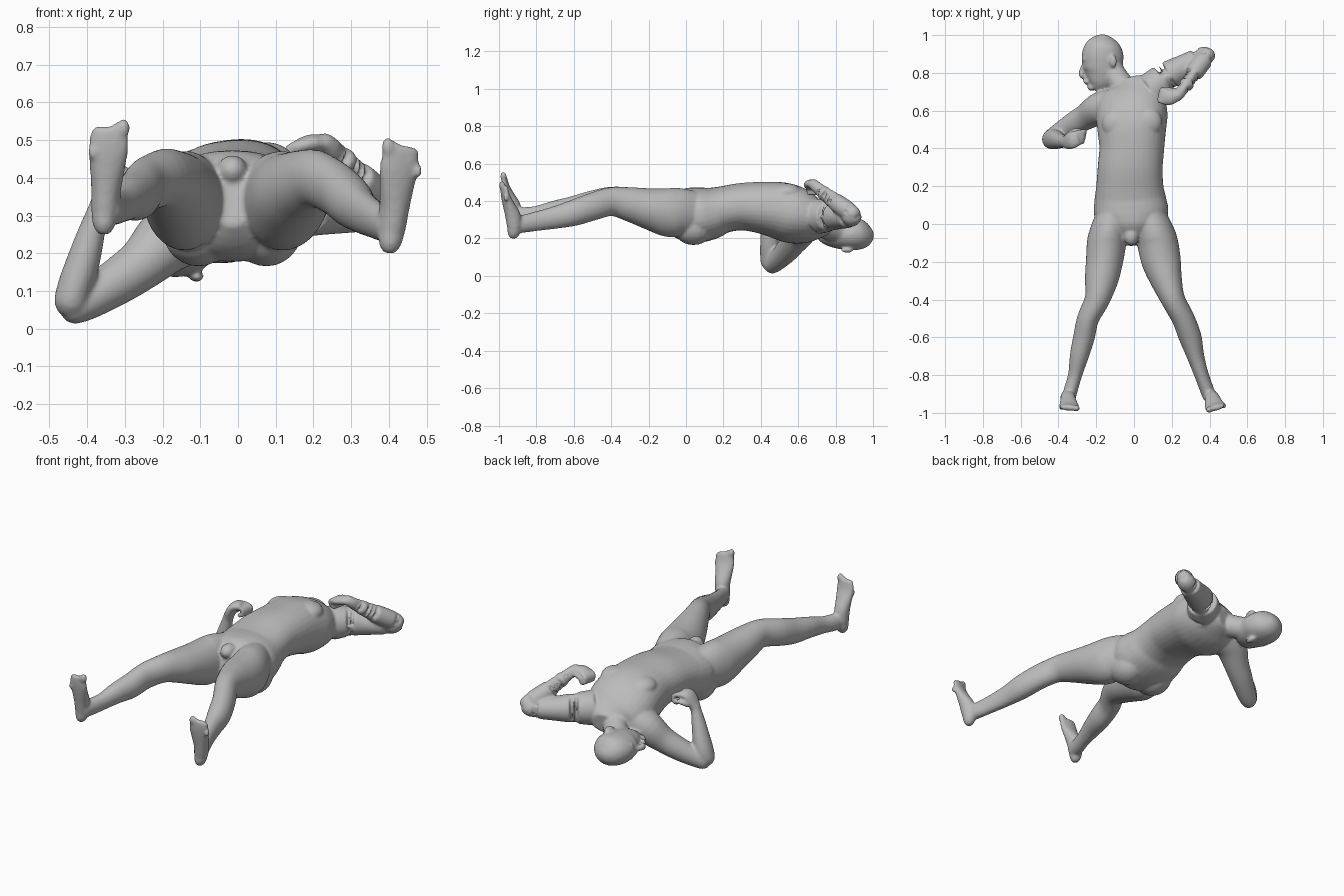
import bpy, bmesh, math
from mathutils import Vector

if "Cube" in bpy.data.objects:
    bpy.data.objects.remove(bpy.data.objects["Cube"])

skin = bpy.data.materials.new("matte grey")
skin.use_nodes = True
skin.diffuse_color = (0.5, 0.5, 0.5, 1)
skin.node_tree.nodes["Principled BSDF"].inputs["Base Color"].default_value = (0.5, 0.5, 0.5, 1)
skin.node_tree.nodes["Principled BSDF"].inputs["Roughness"].default_value = 0.7

bm = bmesh.new()
SIDES, STEPS = 32, 4


def spline(a, b, c, d, t):
    return [0.5 * (2 * q + (r - p) * t + (2 * p - 5 * q + 4 * r - s) * t * t
                   + (3 * q - p - 3 * r + s) * t ** 3) for p, q, r, s in zip(a, b, c, d)]


def loft(rows, side=(1, 0, 0), power=1.0):
    """Closed tube through rows of x, y, z, side radius, depth radius, roll."""
    rows = [list(r) + [0] * (6 - len(r)) for r in rows]
    pad = [rows[0]] + rows + [rows[-1]]
    fine = [spline(*pad[i:i + 4], k / STEPS) for i in range(len(rows) - 1) for k in range(STEPS)]
    fine.append(rows[-1])
    rings = []
    for i, (x, y, z, ra, rb, roll) in enumerate(fine):
        t = (Vector(fine[min(i + 1, len(fine) - 1)][:3]) - Vector(fine[max(i - 1, 0)][:3])).normalized()
        u = Vector(side)
        u = (u - t * u.dot(t)).normalized()
        v = u.cross(t)
        if v.z < 0:
            v = -v
        u, v = u * math.cos(roll) + v * math.sin(roll), v * math.cos(roll) - u * math.sin(roll)
        ring = []
        for k in range(SIDES):
            c, s = math.cos(2 * math.pi * k / SIDES), math.sin(2 * math.pi * k / SIDES)
            c, s = math.copysign(abs(c) ** power, c), math.copysign(abs(s) ** power, s)
            ring.append(bm.verts.new(Vector((x, y, z)) + u * c * ra + v * s * rb))
        rings.append(ring)
    for a, b in zip(rings, rings[1:]):
        for k in range(SIDES):
            j = (k + 1) % SIDES
            bm.faces.new((a[k], a[j], b[j], b[k]))
    bm.faces.new(rings[0][::-1])
    bm.faces.new(rings[-1])


def ball(x, y, z, rx, ry, rz):
    made = bmesh.ops.create_uvsphere(bm, u_segments=20, v_segments=12, radius=1)["verts"]
    for v in made:
        v.co = Vector((x + v.co.x * rx, y + v.co.y * ry, z + v.co.z * rz))


def fingers(points, shift, radius):
    """Four curled fingers, each a bent tube, laid side by side."""
    for i in range(4):
        off = Vector(shift) * (i - 1.5)
        loft([(*(Vector(p) + off), radius, radius) for p in points], (0.3, 0.5, 0.8))


# Torso from crotch to neck base, rolling towards the lower shoulder
loft([(-.015, -.10, .35, .05, .08), (-.015, -.03, .335, .14, .135),
      (-.015, .05, .325, .195, .148), (-.02, .13, .335, .19, .14),
      (-.022, .20, .355, .178, .125), (-.02, .30, .37, .172, .127, .05),
      (-.012, .40, .365, .172, .137, .10), (-.012, .50, .35, .182, .15, .18),
      (-.012, .58, .325, .19, .15, .22), (-.01, .66, .30, .175, .125, .25),
      (-.01, .72, .285, .13, .09, .25), (-.02, .77, .275, .07, .055, .25)], power=0.9)
for x in (-.105, .075):
    ball(x, .04, .26, .095, .11, .095)                     # buttocks
ball(-.09, .53, .43, .08, .08, .05)                        # chest muscles
ball(.07, .54, .445, .08, .08, .05)
ball(-.015, -.065, .42, .04, .05, .04)                     # smooth pelvic front

# Neck and head, turned so the face points to the right
loft([(-.03, .66, .29, .08, .075), (-.07, .74, .265, .066, .064),
      (-.11, .80, .24, .064, .062), (-.13, .86, .225, .06, .06)])
loft([(-.205, .712, .222, .026, .028), (-.187, .745, .222, .066, .055),
      (-.168, .80, .222, .1, .074), (-.166, .85, .222, .108, .082),
      (-.166, .90, .222, .11, .085), (-.162, .95, .225, .092, .076),
      (-.158, .982, .23, .058, .05), (-.155, .999, .235, .016, .015)])
loft([(-.264, .85, .222, .01, .01), (-.278, .805, .222, .015, .016),
      (-.276, .785, .222, .014, .02), (-.262, .775, .222, .01, .014)])   # nose
ball(-.262, .872, .222, .015, .012, .05)                   # brow
ball(-.252, .752, .222, .016, .014, .026)                  # lips
ball(-.225, .722, .222, .022, .018, .028)                  # chin
for z in (.137, .307):
    ball(-.11, .862, z, .02, .034, .013)                   # ears

# Legs: right, then left
loft([(-.11, .04, .335, .09, .12), (-.135, -.04, .34, .098, .13), (-.145, -.10, .34, .104, .13),
      (-.157, -.20, .36, .098, .11), (-.173, -.30, .383, .088, .092),
      (-.195, -.40, .40, .067, .077), (-.243, -.50, .382, .058, .074),
      (-.265, -.60, .357, .057, .07), (-.29, -.70, .345, .05, .058),
      (-.312, -.80, .327, .037, .047), (-.335, -.88, .32, .037, .047),
      (-.345, -.93, .32, .034, .042)])
loft([(.08, .04, .335, .09, .12), (.108, -.04, .34, .103, .13), (.125, -.10, .34, .108, .13),
      (.145, -.20, .36, .104, .11), (.172, -.30, .383, .084, .092),
      (.207, -.40, .397, .064, .077), (.26, -.50, .37, .06, .074),
      (.298, -.60, .337, .06, .07), (.326, -.70, .312, .046, .06),
      (.358, -.80, .292, .038, .052), (.387, -.88, .277, .037, .047),
      (.40, -.92, .275, .034, .042)])


def foot(x, z, lean, inner, side):
    """Upright foot with its sole to the front: heel at z, toes on top."""
    rows = [(0, -.925, .014, .014), (.02, -.923, .028, .03), (.06, -.918, .036, .039),
            (.12, -.925, .04, .042), (.17, -.944, .046, .033),
            (.225, -.964, .053, .022), (.27, -.972, .05, .016), (.285, -.973, .04, .012)]
    loft([(x + lean * h, y, z + h, a, b) for h, y, a, b in rows], side)
    s = Vector(side).normalized()
    for i in range(5):
        p = Vector((x + lean * .28, -.974, z + .282 - .004 * i * i)) + s * inner * (.037 - .0205 * i)
        r = .017 if i == 0 else .0125
        ball(p.x, p.y, p.z, r, r * 1.05, r * 1.5)


foot(-.357, .25, .06, 1, (1, -.06, 0))
foot(.40, .20, .12, -1, (1, .25, 0))

# Right arm: upper arm hangs down to the elbow, forearm rises to a fist
loft([(-.10, .62, .28, .10, .10), (-.18, .61, .24, .088, .09), (-.25, .57, .175, .07, .07),
      (-.32, .53, .125, .062, .062), (-.40, .48, .075, .052, .052),
      (-.445, .455, .052, .042, .042), (-.465, .447, .045, .022, .022)], (0, 1, 0))
loft([(-.455, .445, .035, .022, .022), (-.447, .447, .06, .046, .042),
      (-.433, .45, .11, .054, .046), (-.413, .447, .17, .051, .045),
      (-.39, .44, .25, .04, .037), (-.37, .435, .32, .031, .027),
      (-.36, .435, .35, .03, .026)], (0, 1, 0))
loft([(-.368, .434, .32, .028, .026), (-.35, .437, .37, .042, .024),
      (-.325, .445, .405, .046, .025), (-.295, .455, .41, .04, .022)], (0, 1, 0))
fingers([(-.31, .455, .412), (-.272, .462, .40), (-.268, .462, .37), (-.295, .46, .36)],
        (.004, .019, 0), .0125)
loft([(-.345, .475, .36, .014, .014), (-.315, .495, .375, .013, .013),
      (-.285, .495, .372, .011, .011)], (0, 0, 1))         # thumb

# Left arm: upper arm reaches outwards, forearm folds back over the chest
loft([(.05, .66, .315, .10, .10), (.12, .735, .32, .09, .09), (.19, .79, .32, .076, .077),
      (.26, .83, .315, .064, .066), (.33, .868, .312, .055, .058),
      (.385, .895, .315, .045, .048), (.412, .908, .318, .025, .028)], (0, 0, 1))
loft([(.41, .915, .315, .022, .022), (.392, .895, .33, .043, .043),
      (.35, .843, .365, .05, .05), (.305, .78, .41, .045, .045),
      (.262, .715, .46, .035, .035), (.235, .685, .487, .029, .031),
      (.22, .675, .495, .026, .03)], (0, 0, 1))
loft([(.24, .687, .487, .026, .03), (.205, .672, .493, .024, .038),
      (.175, .67, .485, .024, .042), (.15, .675, .472, .02, .036)], (0, 0, 1))
fingers([(.17, .672, .487), (.143, .68, .478), (.142, .685, .45), (.17, .685, .442)],
        (.004, .019, 0), .0125)
loft([(.215, .705, .48, .014, .014), (.18, .715, .465, .013, .013),
      (.155, .712, .455, .011, .011)], (0, 0, 1))          # thumb

# Fuse all parts into one continuous smooth skin
bmesh.ops.recalc_face_normals(bm, faces=bm.faces[:])
mesh = bpy.data.meshes.new("reclining_body")
bm.to_mesh(mesh)
bm.free()
mesh.materials.append(skin)
body = bpy.data.objects.new("reclining_body", mesh)
bpy.context.collection.objects.link(body)
bpy.context.view_layer.objects.active = body
body.select_set(True)

fuse = body.modifiers.new("fuse", "REMESH")
fuse.mode = "VOXEL"
fuse.voxel_size = 0.007
fuse.use_smooth_shade = True
relax = body.modifiers.new("relax", "SMOOTH")
relax.factor = 0.5
relax.iterations = 8
for name in ("fuse", "relax"):
    bpy.ops.object.modifier_apply(modifier=name)
bpy.ops.object.shade_smooth()
